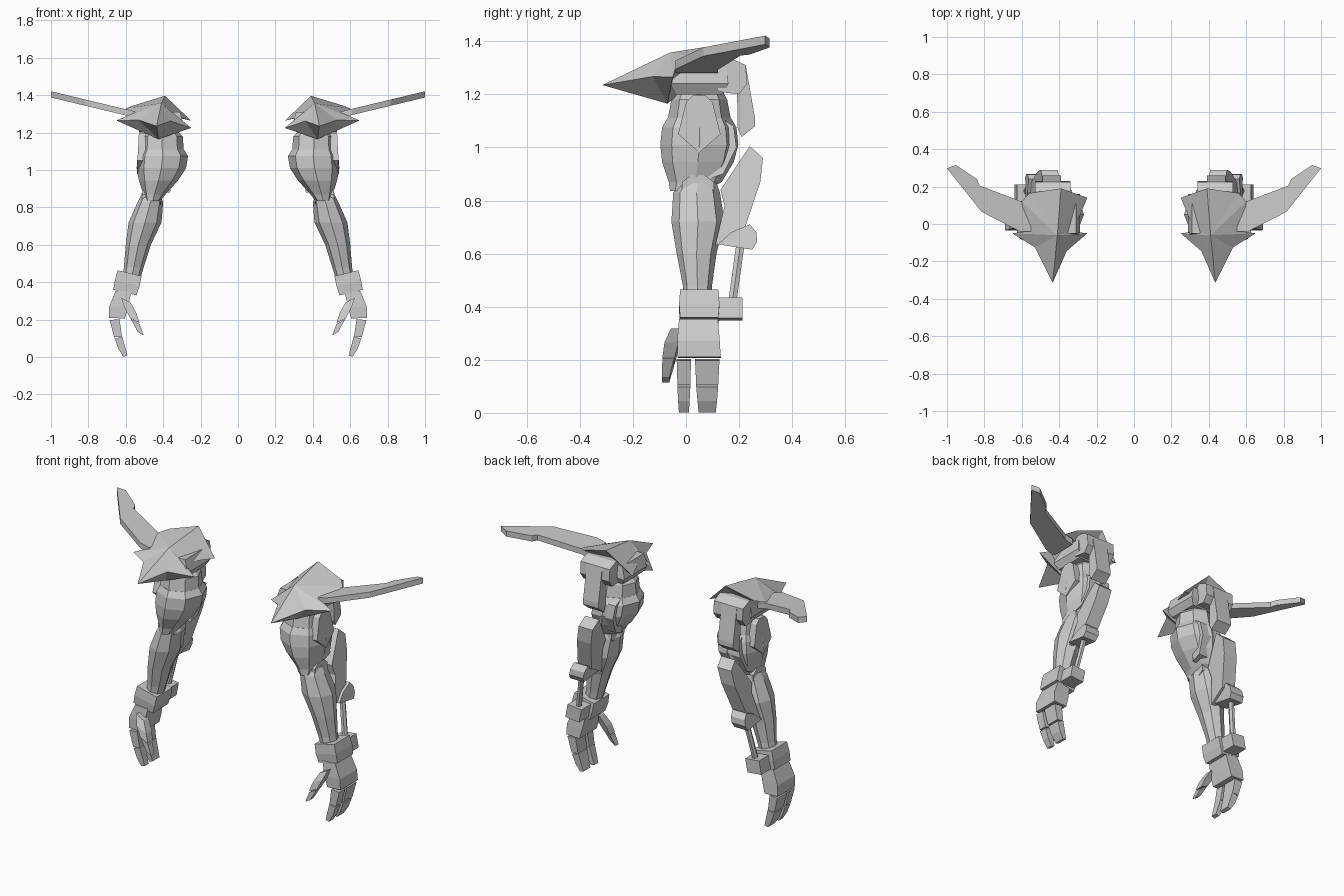
import bpy, bmesh, math

grey = bpy.data.materials.new("metal_grey")
grey.diffuse_color = (0.6, 0.6, 0.6, 1)


def make(name, verts, faces):
    """Flat shaded part on the +x arm, mirrored to the other arm."""
    bm = bmesh.new()
    vs = [bm.verts.new(v) for v in verts]
    for f in faces:
        bm.faces.new([vs[i] for i in f])
    bmesh.ops.recalc_face_normals(bm, faces=bm.faces)
    me = bpy.data.meshes.new(name)
    bm.to_mesh(me)
    bm.free()
    me.materials.append(grey)
    ob = bpy.data.objects.new(name, me)
    bpy.context.collection.objects.link(ob)
    ob.modifiers.new("mirror", 'MIRROR').use_axis[0] = True
    return ob


def loft(name, rings, n=8, tilt=0.0):
    """Skin rings of (x, y, z, half x, half y); n=4 gives box sections."""
    verts = []
    for cx, cy, z, hx, hy in rings:
        for i in range(n):
            a = 2 * math.pi * i / n
            c, s = math.cos(a), math.sin(a)
            if n == 4:
                c, s = [(1, 1), (-1, 1), (-1, -1), (1, -1)][i]
            verts.append((cx + c * hx, cy + s * hy, z + tilt * c * hx))
    m = len(rings)
    faces = [(r * n + i, r * n + (i + 1) % n, (r + 1) * n + (i + 1) % n, (r + 1) * n + i)
             for r in range(m - 1) for i in range(n)]
    faces += [tuple(range(n)), tuple(range((m - 1) * n, m * n))]
    return make(name, verts, faces)


def prism(name, lower, upper):
    """Join two matching outlines into a solid."""
    n = len(lower)
    faces = [(i, (i + 1) % n, n + (i + 1) % n, n + i) for i in range(n)]
    return make(name, lower + upper, faces + [tuple(range(n)), tuple(range(n, 2 * n))])


def plate(name, yz, x, half, slope=0.0, z0=0.0):
    """Side profile (y, z) given a width; x drifts with height."""
    side = lambda s: [(x + slope * (z0 - z) + s * half, y, z) for y, z in yz]
    return prism(name, side(-1), side(1))


# Pauldron: pointed hood with side spikes
make("pauldron", [
    (.435, -.315, 1.235), (.41, -.06, 1.357), (.39, .19, 1.397),    # tip, ridge, back peak
    (.25, -.05, 1.225), (.325, -.04, 1.285), (.25, .14, 1.263),     # inner spike, notch, back
    (.65, -.05, 1.265), (.58, -.04, 1.295),                         # outer spike, notch
    (.60, .12, 1.33), (.56, .165, 1.345),                           # outer back corners
    (.425, -.07, 1.165), (.40, .10, 1.30),                          # underside
    (.36, -.145, 1.262), (.53, -.125, 1.267)],                      # front edges
    [(0, 1, 12), (12, 1, 3), (3, 1, 4), (4, 1, 5), (5, 1, 2), (0, 13, 1), (13, 6, 1),
     (6, 7, 1), (7, 8, 1), (8, 9, 1), (1, 9, 2), (0, 12, 10), (12, 3, 10), (3, 4, 10),
     (4, 5, 11), (4, 11, 10), (5, 2, 11), (2, 9, 11), (9, 8, 11), (8, 7, 11),
     (7, 10, 11), (7, 6, 10), (6, 13, 10), (13, 0, 10)])

# Swept wing blade on the pauldron
outline = [(.55, -.04), (.61, -.04), (.815, .065), (1.0, .298), (.953, .315),
           (.84, .24), (.825, .205), (.60, .12), (.55, .12)]
blade = [(x, y, 1.421 + (x - 1) * .24) for x, y in outline]
prism("wing_blade", [(x, y, z - .033) for x, y, z in blade], blade)

# Shoulder mount, rear blocks and rear plate
loft("shoulder_mount", [(.415, .05, 1.20, .10, .09), (.415, .05, 1.24, .125, .11),
                        (.42, .05, 1.31, .11, .10)], 4)
plate("shoulder_rear_block", [(.12, 1.21), (.20, 1.20), (.23, 1.24), (.225, 1.31),
                              (.17, 1.335), (.12, 1.33)], .435, .095)
plate("shoulder_rear_plate", [(.19, 1.32), (.225, 1.31), (.26, 1.11), (.26, 1.08),
                              (.21, 1.04), (.195, 1.07)], .44, .05)

# Shoulder ball and upper arm
loft("shoulder_ball", [(.405, .05, 1.22, .07, .085), (.405, .05, 1.18, .11, .105),
                       (.405, .05, 1.10, .115, .12), (.405, .05, 1.04, .10, .10)])
loft("upper_arm", [(.405, .05, 1.11, .115, .12), (.402, .05, 1.075, .135, .14),
                   (.41, .05, 1.01, .132, .147), (.425, .045, .945, .105, .135),
                   (.447, .035, .87, .06, .10), (.455, .005, .835, .04, .065)])
plate("outer_arm_plate", [(0, 1.17), (.025, 1.195), (.075, 1.195), (.10, 1.17),
                          (.13, 1.05), (.05, .98), (-.03, 1.05)], .50, .035, .05, 1.1)
plate("inner_triceps", [(.12, 1.12), (.18, 1.08), (.19, 1.0), (.14, .90), (.08, .88)],
      .415, .07, .15, 1.0)

# Elbow and forearm
plate("elbow_joint", [(.045 + .065 * math.cos(i * math.pi / 4 + .39),
                       .85 + .05 * math.sin(i * math.pi / 4 + .39)) for i in range(8)],
      .462, .05)
loft("forearm", [(.468, .045, .865, .05, .07), (.468, .04, .83, .068, .088),
                 (.497, .045, .72, .088, .10), (.533, .04, .60, .067, .075),
                 (.557, .043, .48, .053, .055), (.58, .043, .38, .045, .05)])

# Rear forearm guard, bracket, piston rod and anchor
plate("forearm_guard", [(.24, 1.005), (.29, .96), (.28, .87), (.22, .69), (.11, .63),
                        (.145, .78), (.13, .84)], .455, .045, .2, .95)
plate("piston_bracket", [(.12, .635), (.25, .615), (.268, .645), (.265, .68),
                         (.24, .71), (.17, .68)], .53, .045, .2, .65)
loft("piston_rod", [(.535, .207, .65, .016, .018), (.58, .172, .40, .016, .018)], 6)
loft("piston_anchor", [(.58, .165, .43, .045, .047), (.595, .165, .352, .045, .047)], 4, .1)

# Wrist cuff and palm
loft("wrist_cuff", [(.58, .05, .449, .064, .072), (.592, .05, .395, .066, .076),
                    (.605, .05, .345, .062, .072)], 4, .24)
loft("palm", [(.612, .047, .352, .042, .073), (.638, .047, .27, .05, .08),
              (.648, .05, .208, .043, .081)], 4, .05)

# Two broad fingers, each with two segments
for tag, y, h in (("front", -.008, .027), ("rear", .08, .046)):
    loft(tag + "_finger_base", [(.66, y, .20, .026, h), (.641, y, .108, .021, h * .9)], 4, -.1)
    loft(tag + "_finger_tip", [(.639, y, .104, .02, h * .9), (.622, y, .05, .018, h * .8),
                               (.602, y, .005, .011, h * .7)], 4, -.3)

# Thumb
loft("thumb_base", [(.60, -.035, .305, .025, .022), (.575, -.055, .25, .032, .026),
                    (.552, -.066, .195, .025, .023)], 4, .5)
loft("thumb_tip", [(.55, -.067, .19, .024, .022), (.52, -.077, .125, .016, .014)], 4, .6)
